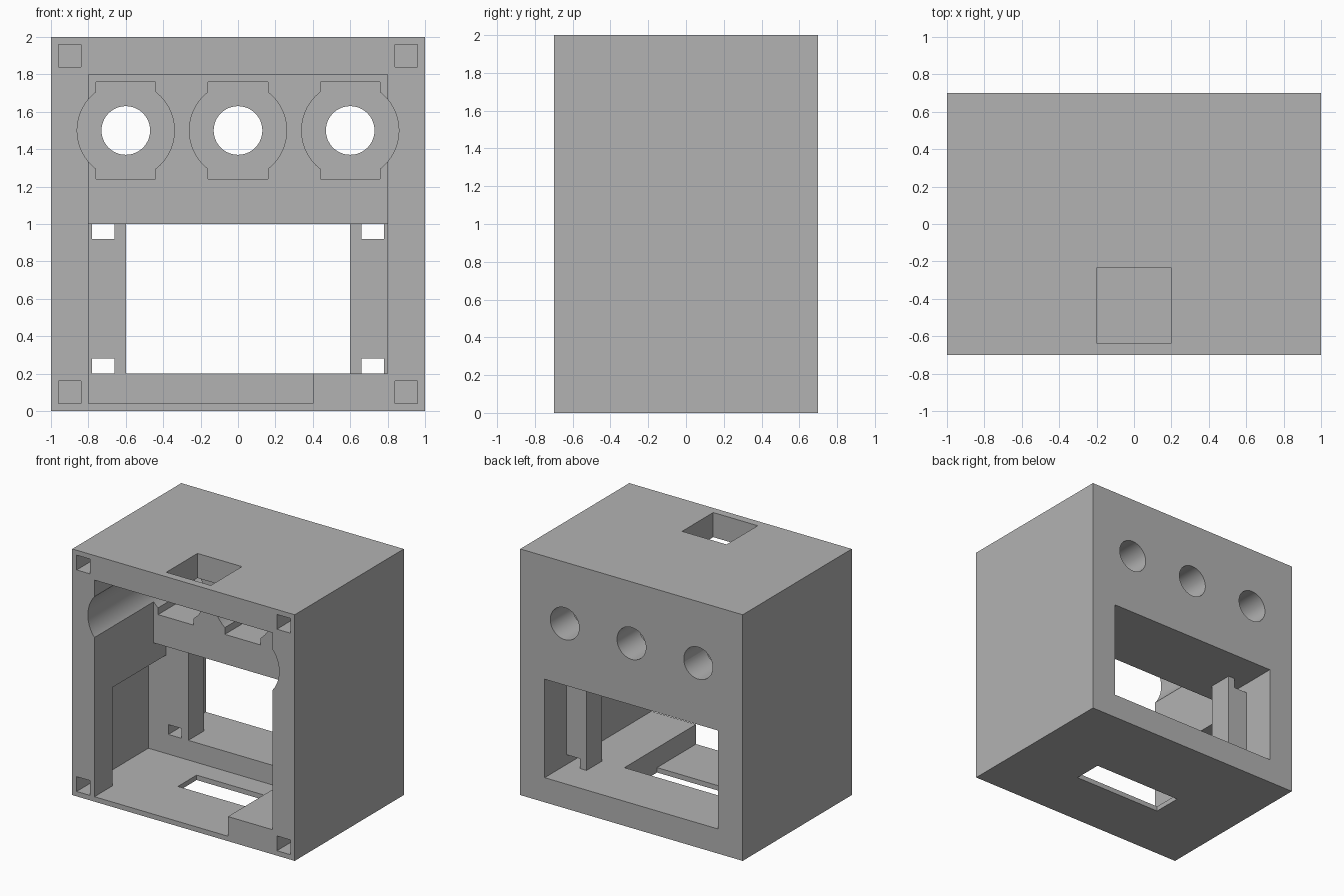
import bpy
import bmesh
from math import radians
from mathutils import Matrix, Vector

old = bpy.data.objects.get("Cube")
if old:
    bpy.data.objects.remove(old, do_unlink=True)

grey = bpy.data.materials.new("plain grey")
grey.use_nodes = True
colour = (0.45, 0.45, 0.45, 1)
grey.diffuse_color = colour
grey.node_tree.nodes["Principled BSDF"].inputs["Base Color"].default_value = colour


def make_object(name, bm):
    mesh = bpy.data.meshes.new(name)
    bm.to_mesh(mesh)
    bm.free()
    mesh.materials.append(grey)
    obj = bpy.data.objects.new(name, mesh)
    bpy.context.collection.objects.link(obj)
    return obj


def box(name, x, y, z):
    """Box spanning the given (low, high) ranges."""
    bm = bmesh.new()
    bmesh.ops.create_cube(bm, size=1)
    lo, hi = (Vector(p) for p in zip(x, y, z))
    for v in bm.verts:
        v.co = (lo + hi) / 2 + v.co * (hi - lo)
    return make_object(name, bm)


def bore(name, x, z, radius, y):
    """Cylinder running front to back."""
    bm = bmesh.new()
    place = Matrix.Translation((x, sum(y) / 2, z)) @ Matrix.Rotation(radians(90), 4, "X")
    bmesh.ops.create_cone(bm, cap_ends=True, segments=64, radius1=radius,
                          radius2=radius, depth=y[1] - y[0], matrix=place)
    return make_object(name, bm)


def cut(target, cutter):
    cutter.hide_render = True
    mod = target.modifiers.new("cut", "BOOLEAN")
    mod.operation = "DIFFERENCE"
    mod.solver = "EXACT"
    mod.object = cutter
    graph = bpy.context.evaluated_depsgraph_get()
    result = bpy.data.meshes.new_from_object(target.evaluated_get(graph))
    target.modifiers.clear()
    target.data = result
    bpy.data.objects.remove(cutter, do_unlink=True)


FRONT, BACK = -0.7, 0.7
BEFORE, BEHIND = FRONT - 0.1, BACK + 0.1
BLOCK, PLATE, PLATE_BACK = 0.06, 0.22, 0.42

housing = box("housing", (-1, 1), (FRONT, BACK), (0, 2))

# Main cavity: full height up to the upper block, lower half up to the plate
cut(housing, box("cavity", (-0.8, 0.8), (BEFORE, BLOCK), (0.2, 1.8)))
cut(housing, box("lower_cavity", (-0.8, 0.8), (-0.2, PLATE), (0.2, 1)))

# Floor recess and side pocket
cut(housing, box("floor_recess", (-0.8, 0.4), (BEFORE, PLATE), (0.04, 0.4)))
cut(housing, box("side_pocket", (-0.96, -0.7), (-0.467, PLATE), (0.04, 0.84)))

# Rear window and the narrower opening through the plate
cut(housing, box("rear_window", (-0.78, 0.78), (PLATE_BACK, BEHIND), (0.2, 1)))
cut(housing, box("plate_opening", (-0.6, 0.6), (0.1, 0.5), (0.2, 1)))

# Small notches in the plate and blind sockets in the front corners
for side in (-1, 1):
    notch_x = sorted((side * 0.66, side * 0.78))
    socket_x = sorted((side * 0.84, side * 0.96))
    for low in (0.2, 0.92):
        cut(housing, box("notch", notch_x, (0.1, 0.5), (low, low + 0.08)))
    for low in (0.04, 1.84):
        cut(housing, box("socket", socket_x, (BEFORE, FRONT + 0.2), (low, low + 0.12)))

# Three round seats with square keys and through holes
for x in (-0.6, 0, 0.6):
    cut(housing, bore("round_seat", x, 1.5, 0.26, (BEFORE, PLATE_BACK)))
    cut(housing, box("key_seat", (x - 0.16, x + 0.16), (BEFORE, PLATE_BACK), (1.24, 1.76)))
    cut(housing, bore("through_hole", x, 1.5, 0.13, (0, BEHIND)))

# Openings in the top and the floor
cut(housing, box("top_opening", (-0.2, 0.2), (-0.635, -0.235), (1.7, 2.1)))
cut(housing, box("floor_slot", (-0.4, 0.4), (-0.2, 0.04), (-0.1, 0.1)))

# Smooth bores, crisp edges
bpy.ops.object.select_all(action="DESELECT")
housing.select_set(True)
bpy.context.view_layer.objects.active = housing
bpy.ops.object.shade_smooth_by_angle(angle=radians(30))
